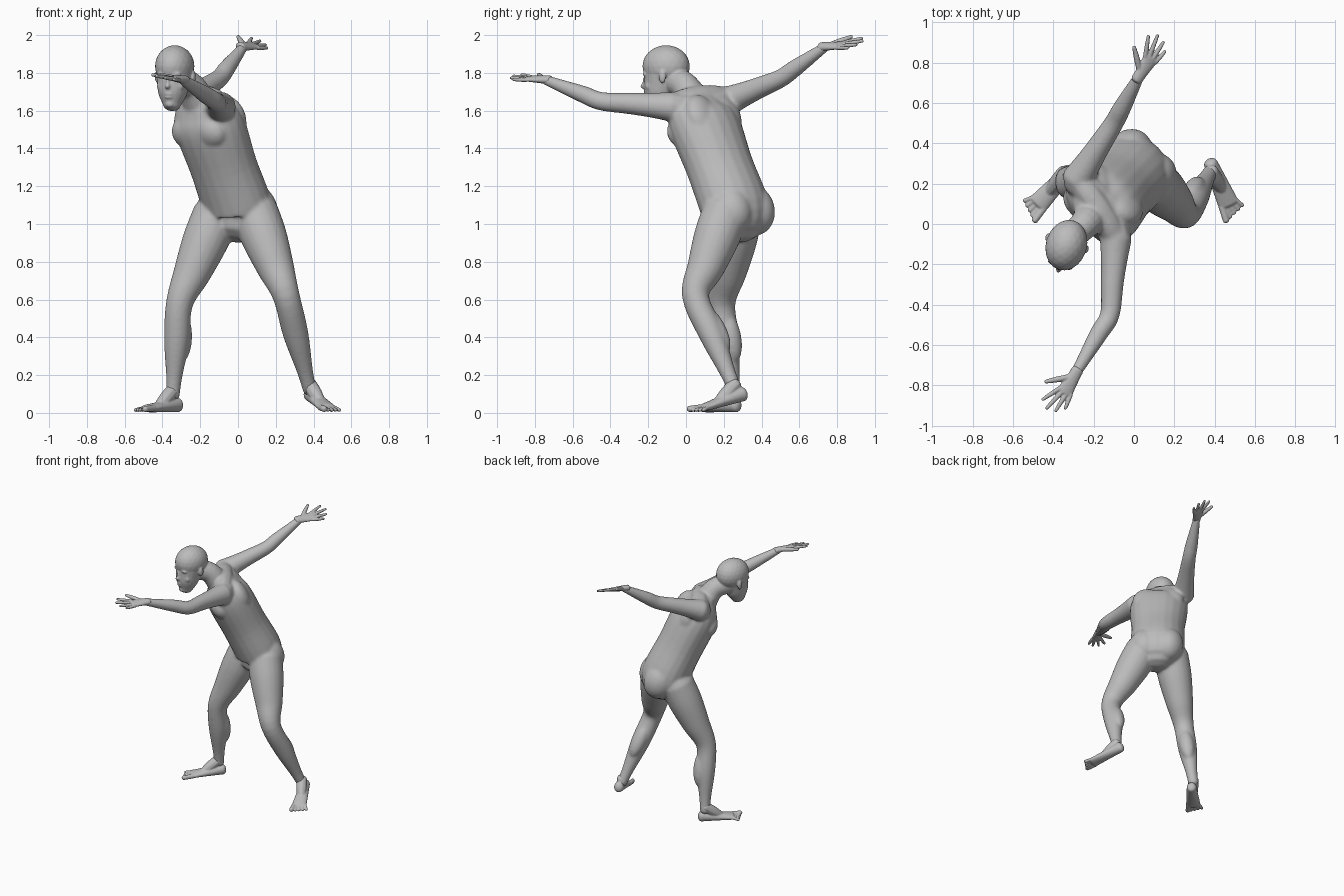
import bpy, bmesh
from math import cos, sin, tau
from mathutils import Vector, Matrix

if "Cube" in bpy.data.objects:
    bpy.data.objects.remove(bpy.data.objects["Cube"])

GREY = (0.5, 0.5, 0.5, 1)
clay = bpy.data.materials.new("clay_grey")
clay.use_nodes = True
clay.diffuse_color = GREY
clay.node_tree.nodes["Principled BSDF"].inputs["Base Color"].default_value = GREY

# Body directions: the trunk faces diagonally and leans forward
UP = Vector((0, 0, 1))
LEFT = Vector((0.7, -0.7, 0)).normalized()
AHEAD = LEFT.cross(UP)
SPINE = (UP * 2 + AHEAD).normalized()
CHEST = LEFT.cross(SPINE)


def smooth_between(rows, steps):
    """Catmull-Rom interpolation through rows of numbers."""
    padded = [rows[0], *rows, rows[-1]]
    result = []
    for before, start, end, after in zip(padded, padded[1:], padded[2:], padded[3:]):
        for step in range(steps):
            t = step / steps
            result.append([
                b + t * (c - a) / 2 + t * t * (a - 2.5 * b + 2 * c - d / 2)
                + t ** 3 * (1.5 * (b - c) + (d - a) / 2)
                for a, b, c, d in zip(before, start, end, after)])
    return result + [list(rows[-1])]


def loft(bm, stations, side, steps=5, sides=20):
    """Tube with rounded ends through (centre, half width, half depth)."""
    rows = smooth_between([(*centre, wide, deep) for centre, wide, deep in stations], steps)
    centres = [Vector(row[:3]) for row in rows]
    last = len(rows) - 1
    sections = []
    for i, centre in enumerate(centres):
        along = (centres[min(i + 1, last)] - centres[max(i - 1, 0)]).normalized()
        sections.append((centre, along, *rows[i][3:]))
    start_cap, end_cap = [], []
    for cap, sign, (centre, along, wide, deep) in (
            (start_cap, -1, sections[0]), (end_cap, 1, sections[-1])):
        for angle in (0.5, 1, 1.4):
            push = along * sign * min(wide, deep) * sin(angle) * 0.7
            cap.append((centre + push, along, wide * cos(angle), deep * cos(angle)))
    loops = []
    for centre, along, wide, deep in start_cap[::-1] + sections + end_cap:
        across = (side - along * along.dot(side)).normalized()
        out = along.cross(across)
        loops.append([bm.verts.new(centre + across * wide * cos(tau * k / sides)
                                   + out * deep * sin(tau * k / sides))
                      for k in range(sides)])
    for low, high in zip(loops, loops[1:]):
        for k in range(sides):
            bm.faces.new((low[k - 1], low[k], high[k], high[k - 1]))
    bm.faces.new(loops[0][::-1])
    bm.faces.new(loops[-1])


def rod(bm, start, end, thick, thin, side):
    """Tapered digit that keeps its thickness to the middle joint."""
    middle = start.lerp(end, 0.5)
    loft(bm, [(start, thick, thick), (middle, thick, thick), (end, thin, thin)], side, 3, 10)


def blob(bm, centre, radii, axes):
    """Ellipsoid along three axes."""
    shape = Matrix([axis * radius for axis, radius in zip(axes, radii)]).transposed().to_4x4()
    bmesh.ops.create_icosphere(bm, subdivisions=3, radius=1,
                               matrix=Matrix.Translation(centre) @ shape)


def limb(bm, joints, profile, side):
    """Loft along a joint chain; profile holds (joint position, radius)."""
    stations = []
    for position, radius in profile:
        index = min(int(position), len(joints) - 2)
        stations.append((joints[index].lerp(joints[index + 1], position - index),
                         radius, radius))
    loft(bm, stations, side)


def finish(bm, name, voxel, softening):
    """Fuse overlapping pieces into one smooth skin."""
    bmesh.ops.recalc_face_normals(bm, faces=bm.faces)
    mesh = bpy.data.meshes.new(name)
    bm.to_mesh(mesh)
    bm.free()
    mesh.materials.append(clay)
    part = bpy.data.objects.new(name, mesh)
    bpy.context.collection.objects.link(part)
    fuse = part.modifiers.new("fuse", 'REMESH')
    fuse.mode = 'VOXEL'
    fuse.voxel_size = voxel
    fuse.use_smooth_shade = True
    soften = part.modifiers.new("soften", 'SMOOTH')
    soften.iterations = softening


body = bmesh.new()

# Torso from the crotch to the base of the neck
neck_base = Vector((-0.2, 0.05, 1.67))
ribs = Vector((-0.15, 0.1, 1.52))
pelvis = Vector((0, 0.26, 1.08))
loft(body, [(pelvis - UP * 0.08, 0.15, 0.14), (pelvis, 0.195, 0.17),
            (pelvis.lerp(ribs, 0.5), 0.193, 0.165),
            (ribs, 0.21, 0.165), (ribs.lerp(neck_base, 0.6), 0.19, 0.12),
            (neck_base, 0.13, 0.08)], LEFT)

# Pectorals, shoulder blades, buttocks and groin
trunk_axes = (LEFT, CHEST, SPINE)
for sign in (-1, 1):
    across = LEFT * sign * 0.085
    blob(body, ribs + across + CHEST * 0.085, (0.1, 0.07, 0.09), trunk_axes)
    blob(body, ribs + across - CHEST * 0.075 + UP * 0.02, (0.1, 0.06, 0.12), trunk_axes)
    blob(body, pelvis + across - CHEST * 0.055 - UP * 0.03, (0.11, 0.12, 0.14), trunk_axes)
blob(body, pelvis + AHEAD * 0.05 - UP * 0.11, (0.045, 0.05, 0.05), trunk_axes)

# Head and neck
head = bmesh.new()
skull = Vector((-0.335, -0.105, 1.835))
gaze = Vector((-0.3, -0.95, 0)).normalized()
ear_side = UP.cross(gaze)
head_axes = (ear_side, gaze, UP)
throat = neck_base.lerp(skull, 0.35)
for bm in (body, head):
    loft(bm, [(neck_base - UP * 0.04, 0.1, 0.085), (throat, 0.074, 0.074),
              (skull - UP * 0.07 - gaze * 0.025, 0.066, 0.075)], LEFT)
blob(head, skull, (0.102, 0.128, 0.112), head_axes)
loft(head, [(skull - UP * drop + gaze * (0.01 + drop / 5), wide, wide * 1.1)
            for drop, wide in ((0.02, 0.095), (0.09, 0.085), (0.15, 0.074), (0.203, 0.048))],
     ear_side)


def feature(side, ahead, drop, *radii):
    blob(head, skull + ear_side * side + gaze * ahead - UP * drop, radii, head_axes)


# Nose tip, nose bridge, lips and chin
feature(0, 0.122, 0.105, 0.015, 0.02, 0.016)
feature(0, 0.114, 0.08, 0.011, 0.018, 0.03)
feature(0, 0.108, 0.147, 0.027, 0.014, 0.007)
feature(0, 0.106, 0.163, 0.024, 0.014, 0.008)
feature(0, 0.088, 0.2, 0.024, 0.02, 0.02)
# Brows, eyes, cheeks and ears
for sign in (-1, 1):
    feature(sign * 0.036, 0.1, 0.043, 0.03, 0.016, 0.011)
    feature(sign * 0.036, 0.092, 0.068, 0.018, 0.014, 0.01)
    feature(sign * 0.045, 0.076, 0.105, 0.03, 0.025, 0.03)
    feature(sign * 0.1, -0.01, 0.055, 0.012, 0.02, 0.036)
finish(head, "head", 0.006, 4)

# Arms
ARM = [(0, 0.08), (0.3, 0.066), (0.6, 0.057), (1, 0.049), (1.3, 0.046), (1.7, 0.035), (2, 0.026)]
left_wrist = Vector((-0.295, -0.75, 1.765))
left_arm = [Vector((-0.09, -0.07, 1.62)), Vector((-0.12, -0.45, 1.65)), left_wrist]
right_wrist = Vector((0.03, 0.74, 1.94))
right_arm = [Vector((-0.28, 0.22, 1.65)), Vector((-0.1, 0.5, 1.77)), right_wrist]
for arm in (left_arm, right_arm):
    limb(body, arm, ARM, LEFT)
    # Shoulder root reaching into the chest, and the muscle up to the neck
    rod(body, ribs + UP * 0.08, arm[0], 0.085, 0.08, SPINE)
    rod(body, neck_base - CHEST * 0.04 - UP * 0.02, arm[0] + UP * 0.02, 0.068, 0.055, SPINE)

# Legs
LEG = [(0, 0.125), (0.3, 0.122), (0.65, 0.1), (1, 0.072), (1.4, 0.068), (1.8, 0.043), (2, 0.037)]
left_ankle = Vector((0.38, 0.26, 0.12))
left_leg = [Vector((0.09, 0.21, 1.06)), Vector((0.255, 0.05, 0.62)), left_ankle]
right_ankle = Vector((-0.345, 0.255, 0.09))
right_leg = [Vector((-0.115, 0.28, 1.05)), Vector((-0.31, 0.19, 0.58)), right_ankle]
for leg in (left_leg, right_leg):
    limb(body, leg, LEG, LEFT)
    # Calf muscle behind the shin
    shin = (leg[2] - leg[1]).normalized()
    thigh = (leg[1] - leg[0]).normalized()
    back = (shin - thigh).normalized()
    blob(body, leg[1].lerp(leg[2], 0.36) + back * 0.042, (0.055, 0.05, 0.13),
         (shin.cross(back), back, shin))
finish(body, "body", 0.008, 16)


def foot(name, heel, ball, ankle, inner_sign):
    """Sole, instep and five toes; the big toe sits on the inner side."""
    bm = bmesh.new()
    ahead = ball - heel
    ahead.z = 0
    ahead.normalize()
    inner = UP.cross(ahead) * inner_sign
    loft(bm, [(heel.lerp(ball, t), 0.035 + t * 0.018, 0.039 - t * 0.018)
              for t in (0, 0.3, 0.7, 1)], inner)
    rod(bm, ankle + UP * 0.03, heel.lerp(ball, 0.65), 0.038, 0.028, inner)
    for toe in range(5):
        radius = 0.011 if toe else 0.017
        start = ball + inner * (0.036 - toe * 0.02)
        tip = start + ahead * (0.072 - toe * 0.009) + inner * (0.008 - toe * 0.006)
        tip.z = radius + 0.004
        rod(bm, start, tip, radius, radius, inner)
    finish(bm, name, 0.005, 3)


foot("left_foot", Vector((0.38, 0.3, 0.1)), Vector((0.468, 0.1, 0.03)), left_ankle, -1)
foot("right_foot", Vector((-0.32, 0.265, 0.042)), Vector((-0.475, 0.1, 0.024)), right_ankle, 1)


def hand(name, wrist, forward, thumb_side):
    """Flat palm with four fanned fingers and a spread thumb."""
    bm = bmesh.new()
    forward = Vector(forward).normalized()
    across = Vector(thumb_side)
    across = (across - forward * across.dot(forward)).normalized()
    loft(bm, [(wrist + forward * reach, wide, deep) for reach, wide, deep in
              ((-0.03, 0.03, 0.023), (0.02, 0.033, 0.02), (0.1, 0.042, 0.013))], across)
    for finger, length in enumerate((0.2, 0.215, 0.2, 0.17)):
        fan = 0.4 - finger * 0.22
        knuckle = wrist + forward * 0.09 + across * (0.031 - finger * 0.021)
        tip = wrist + (forward * cos(fan) + across * sin(fan)) * length
        rod(bm, knuckle, tip, 0.0115, 0.0085, across)
    rod(bm, wrist + forward * 0.02 + across * 0.018,
        wrist + forward * 0.1 + across * 0.11, 0.015, 0.01, forward)
    finish(bm, name, 0.0045, 2)


hand("left_hand", left_wrist, (-0.5, -0.86, 0.05), (-0.86, 0.5, 0.2))
hand("right_hand", right_wrist, (0.55, 0.83, 0.06), (-0.75, 0.45, 0.4))
